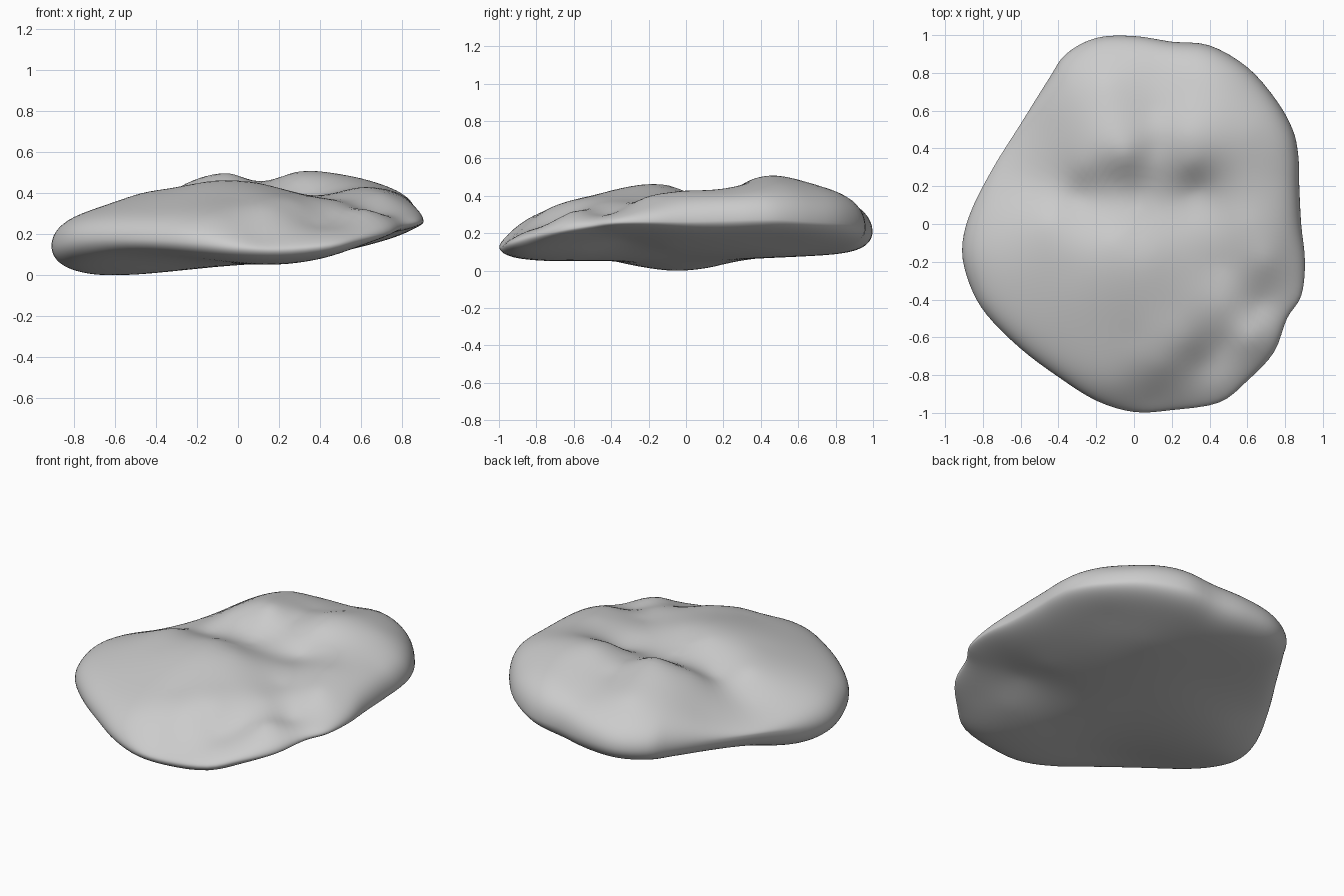
import bpy, bmesh, math
from mathutils import Vector

if "Cube" in bpy.data.objects:
    bpy.data.objects.remove(bpy.data.objects["Cube"])

# Rim of the stone: x, y, z
RIM = [(.87, .36, .27), (.84, .5, .27), (.75, .66, .26), (.6, .83, .25), (.4, .945, .23),
       (.2, .965, .22), (0, .995, .21), (-.2, .985, .2), (-.36, .9, .2), (-.45, .77, .2),
       (-.6, .53, .19), (-.75, .29, .18), (-.87, .05, .15), (-.91, -.14, .14),
       (-.87, -.32, .15), (-.78, -.48, .17), (-.6, -.66, .175), (-.4, -.81, .17),
       (-.2, -.935, .155), (0, -.995, .13), (.2, -.985, .12), (.45, -.945, .14),
       (.6, -.83, .175), (.74, -.68, .21), (.81, -.5, .24), (.885, -.38, .255),
       (.905, -.2, .26), (.885, 0, .26), (.875, .2, .265)]

# Height samples of the lumpy upper side
TOP = [(-.8, -.15, .29), (-.7, -.4, .3), (-.6, -.1, .355), (-.4, -.65, .31), (-.45, .02, .39),
       (-.1, -.85, .28), (0, -.6, .37), (-.35, -.25, .41), (-.1, -.08, .45), (.1, -.15, .445),
       (.2, -.45, .4), (.28, -.62, .35), (.15, -.75, .32), (.37, -.74, .25), (.1, -.93, .2),
       (.47, -.64, .28), (.45, -.84, .22), (.62, -.6, .32), (.66, -.74, .26), (.48, -.42, .36),
       (.66, -.43, .3), (.76, -.42, .3), (.45, -.22, .37), (.7, -.2, .395), (.84, -.15, .36),
       (.6, 0, .425), (.77, .25, .415), (.33, -.02, .385), (-.3, .15, .355), (0, .15, .38),
       (.33, .18, .375), (-.55, .2, .29), (-.7, .2, .25), (-.27, .3, .42), (-.04, .37, .49),
       (-.22, .5, .455), (-.15, .75, .42), (-.15, .9, .35), (.11, .6, .435), (.11, .4, .45),
       (.13, .8, .395), (.28, .48, .5), (.38, .8, .43), (.62, .5, .465), (.64, .72, .41),
       (.6, .22, .44), (-.47, .5, .31), (.3, .32, .47), (-.1, .23, .41)]

# Height samples of the underside
BOTTOM = [(-.7, -.05, 0), (-.5, -.3, .03), (-.55, .15, .02), (0, 0, .05), (-.2, .4, .065),
          (0, .8, .085), (.4, .75, .13), (.35, .5, .095), (.6, .5, .16), (.65, .2, .15),
          (.82, -.1, .2), (.55, -.1, .13), (.55, -.34, .16), (.2, -.3, .065), (.2, -.7, .05),
          (.45, -.55, .1), (-.3, -.6, .08), (.6, -.65, .14), (.08, -.92, .06), (.3, .2, .08),
          (.4, -.85, .075), (-.75, -.35, .05), (-.65, .3, .07), (-.42, .65, .09),
          (-.55, -.55, .085)]


def thin_plate(samples):
    """Smooth height surface through scattered samples."""
    def k(dx, dy):
        r2 = dx * dx + dy * dy
        return r2 * math.log(r2) if r2 > 1e-12 else 0
    n = len(samples)
    m = [[k(a[0] - b[0], a[1] - b[1]) for b in samples] + [1, a[0], a[1], a[2]] for a in samples]
    for c in range(3):
        m.append([(1, s[0], s[1])[c] for s in samples] + [0, 0, 0, 0])
    size = n + 3
    for i in range(size):
        p = max(range(i, size), key=lambda r: abs(m[r][i]))
        m[i], m[p] = m[p], m[i]
        for r in range(size):
            if r != i:
                f = m[r][i] / m[i][i]
                m[r] = [u - f * v for u, v in zip(m[r], m[i])]
    w = [m[i][size] / m[i][i] for i in range(size)]
    return lambda x, y: (sum(w[i] * k(x - s[0], y - s[1]) for i, s in enumerate(samples))
                         + w[n] + w[n + 1] * x + w[n + 2] * y)


def closed_spline(points, steps):
    """Closed Catmull-Rom curve through the points."""
    pts, out = [Vector(p) for p in points], []
    n = len(pts)
    for i in range(n):
        a, b, c, d = (pts[(i + j - 1) % n] for j in range(4))
        for s in range(steps):
            t = s / steps
            out.append(.5 * (2 * b + (c - a) * t + (2 * a - 5 * b + 4 * c - d) * t * t
                             + (3 * b - a - 3 * c + d) * t ** 3))
    return out


rim = closed_spline(RIM, 4)
top, bottom = thin_plate(TOP), thin_plate(BOTTOM)
RINGS = 34
bm = bmesh.new()
rim_verts = [bm.verts.new(p) for p in rim]


def add_side(height, power, flip):
    """Dome from the rim to the centre, rounded over near the rim."""
    prev = rim_verts
    for j in range(1, RINGS):
        t = math.cos(j / RINGS * math.pi / 2) ** .8
        blend = math.sqrt(1 - t ** power)
        ring = []
        for p in rim:
            x, y = p.x * t, p.y * t
            ring.append(bm.verts.new((x, y, p.z + (height(x, y) - p.z) * blend)))
        for i in range(len(rim)):
            k = (i + 1) % len(rim)
            f = [prev[i], prev[k], ring[k], ring[i]]
            bm.faces.new(f[::-1] if flip else f)
        prev = ring
    centre = bm.verts.new((0, 0, height(0, 0)))
    for i in range(len(rim)):
        f = [prev[i], prev[(i + 1) % len(rim)], centre]
        bm.faces.new(f[::-1] if flip else f)


add_side(top, 17, False)
add_side(bottom, 15, True)
low = min(v.co.z for v in bm.verts)
for v in bm.verts:
    v.co.z -= low

mesh = bpy.data.meshes.new("flat_stone")
bm.to_mesh(mesh)
bm.free()
mesh.shade_smooth()
stone = bpy.data.objects.new("flat_stone", mesh)
bpy.context.collection.objects.link(stone)

# Stone colour
grey = bpy.data.materials.new("stone_grey")
grey.diffuse_color = (.6, .6, .6, 1)
grey.use_nodes = True
grey.node_tree.nodes["Principled BSDF"].inputs["Base Color"].default_value = grey.diffuse_color
mesh.materials.append(grey)
